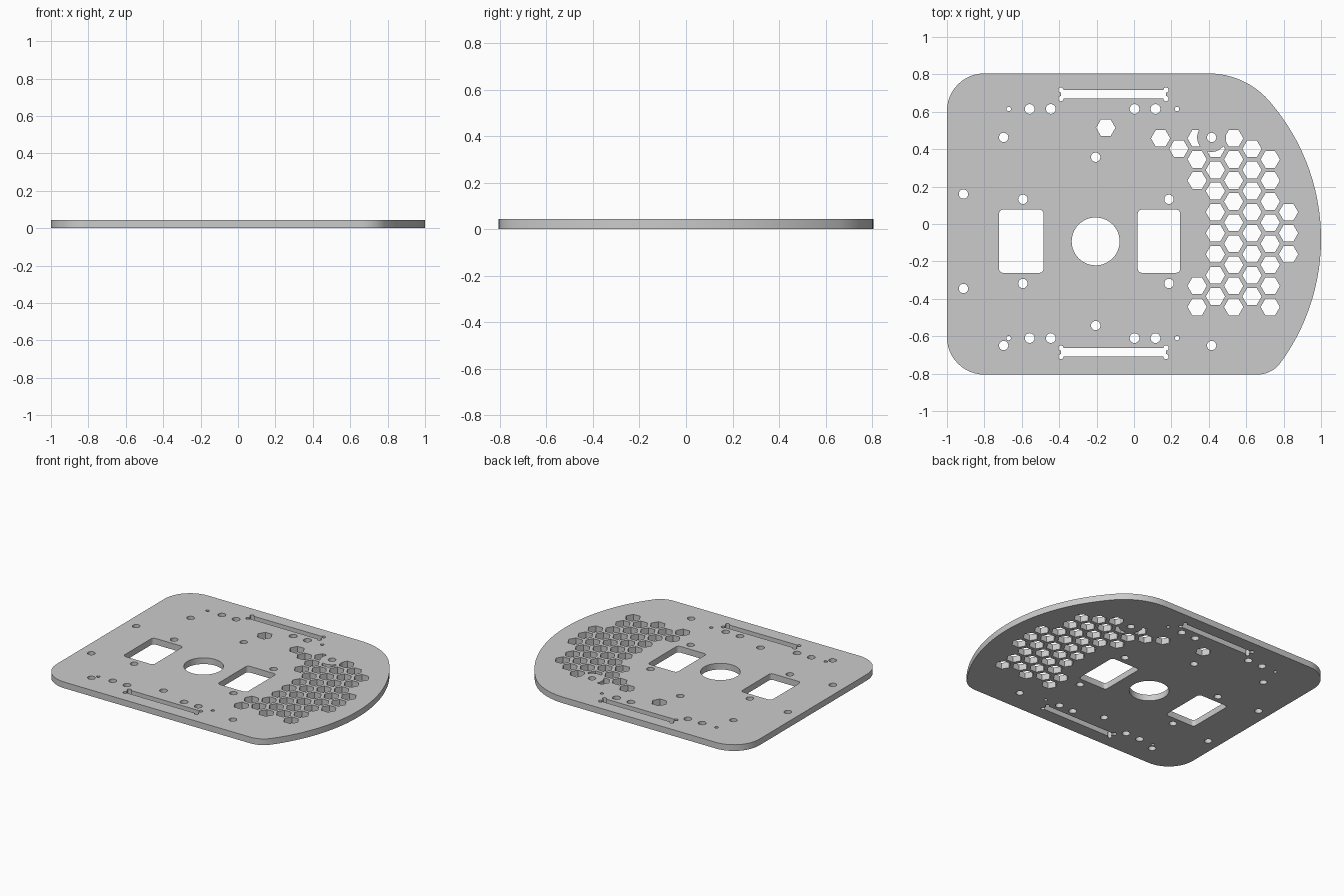
import bpy, bmesh
from math import sin, cos, pi, radians, atan2, hypot, sqrt

if "Cube" in bpy.data.objects:
    bpy.data.objects.remove(bpy.data.objects["Cube"])

THICK = 0.044


def arc(cx, cy, r, a0, a1, n):
    return [(cx + r * cos(radians(a0 + (a1 - a0) * i / n)),
             cy + r * sin(radians(a0 + (a1 - a0) * i / n))) for i in range(n + 1)]


def circle(cx, cy, r, n=32):
    return arc(cx, cy, r, 0, 360, n)[:-1]


def corner_loop(cx, cy, hx, hy, r, start, sweep, n):
    # four corner arcs joined by straight sides
    pts = []
    for k, (sx, sy) in enumerate([(1, 1), (-1, 1), (-1, -1), (1, -1)]):
        a = start + 90 * k
        pts += arc(cx + sx * hx, cy + sy * hy, r, a, a + sweep, n)
    return pts


def rounded_rect(x0, x1, y0, y1, r):
    return corner_loop((x0 + x1) / 2, (y0 + y1) / 2, (x1 - x0) / 2 - r,
                       (y1 - y0) / 2 - r, r, 0, 90, 6)


def dogbone_slot(cx, cy, hx, hy, r):
    return corner_loop(cx, cy, hx, hy, r, -90, 270, 14)


def hexagon(cx, cy, r, keep):
    corners = circle(cx, cy, r, 6)
    kx, ky, kr = keep
    pts = []
    for i in range(6):
        (ax, ay), (bx, by) = corners[i], corners[(i + 1) % 6]
        pts += [(ax + (bx - ax) * t / 16, ay + (by - ay) * t / 16) for t in range(16)]
    out = [hypot(x - kx, y - ky) > kr for x, y in pts]
    if all(out):
        return corners
    # trim the hexagon where it meets the solid ring round the screw hole
    n = len(pts)
    s = next(i for i in range(n) if out[i] and not out[i - 1])
    kept = [pts[(s + i) % n] for i in range(n) if out[(s + i) % n]]
    a0 = atan2(kept[-1][1] - ky, kept[-1][0] - kx)
    a1 = atan2(kept[0][1] - ky, kept[0][0] - kx)
    d = (a1 - a0 + pi) % (2 * pi) - pi
    return kept + arc(kx, ky, kr, a0 * 180 / pi, (a0 + d) * 180 / pi, 12)[1:-1]


# plate outline: rounded left corners, large bowed right edge
loops = [arc(-0.8, 0.605, 0.2, 90, 180, 12)
         + arc(-0.8, -0.605, 0.2, 180, 270, 12)
         + arc(0.66, -0.653, 0.152, -90, -36.3, 8)
         + arc(-0.12, -0.08, 1.12, -36.3, 41.3, 28)[1:-1]
         + arc(0.4, 0.377, 0.428, 41.3, 90, 12)]

# centre hole and two rectangular windows
loops.append(circle(-0.205, -0.093, 0.128, 64))
loops.append(rounded_rect(-0.722, -0.484, -0.261, 0.077, 0.022))
loops.append(rounded_rect(0.02, 0.247, -0.261, 0.077, 0.022))

# edge slots and the screw rows beside them
for slot_y, row_y in ((0.693, 0.615), (-0.686, -0.61)):
    loops.append(dogbone_slot(-0.11, slot_y, 0.281, 0.023, 0.014))
    loops += [circle(x, row_y, 0.026) for x in (-0.558, -0.445, 0.003, 0.115)]
    loops += [circle(x, row_y, 0.012, 20) for x in (-0.67, 0.23)]

# remaining screw holes, in upper and lower pairs
for x, ya, yb in ((-0.697, 0.463, -0.65), (0.415, 0.463, -0.65), (-0.205, 0.357, -0.543),
                  (-0.912, 0.16, -0.345), (-0.594, 0.132, -0.318), (0.187, 0.132, -0.318)):
    loops += [circle(x, y, 0.025) for y in (ya, yb)]

# honeycomb vents: column number -> rows (odd columns sit half a step lower)
columns = {-4: [], -7: [-1], -2: [-0], -3: [-0]}
columns = {-7: [-1], -4: [0], -3: [0], -2: [0, 1, 2, 7, 8], -1: range(0, 8),
           0: range(0, 9), 1: range(0, 8), 2: range(1, 9), 3: range(3, 6)}
for col, rows in columns.items():
    for row in rows:
        y = 0.458 - 0.1127 * (row + (0.5 if col % 2 else 0))
        loops.append(hexagon(0.533 + 0.0977 * col, y, 0.0515, (0.415, 0.463, 0.0775)))

# filled, extruded profile turned into a mesh
curve = bpy.data.curves.new("base_plate", 'CURVE')
curve.dimensions = '2D'
curve.fill_mode = 'BOTH'
curve.extrude = THICK / 2
for loop in loops:
    sp = curve.splines.new('POLY')
    sp.points.add(len(loop) - 1)
    for p, (x, y) in zip(sp.points, loop):
        p.co = (x, y, 0, 1)
    sp.use_cyclic_u = True
plate = bpy.data.objects.new("base_plate", curve)
bpy.context.collection.objects.link(plate)
bpy.context.view_layer.objects.active = plate
plate.select_set(True)
bpy.ops.object.convert(target='MESH')
plate = bpy.context.object

bm = bmesh.new()
bm.from_mesh(plate.data)
bmesh.ops.remove_doubles(bm, verts=bm.verts, dist=1e-5)
bmesh.ops.translate(bm, verts=bm.verts, vec=(0, 0, THICK / 2))
bmesh.ops.recalc_face_normals(bm, faces=bm.faces)
bm.to_mesh(plate.data)
bm.free()
bpy.ops.object.shade_smooth_by_angle(angle=radians(30))
